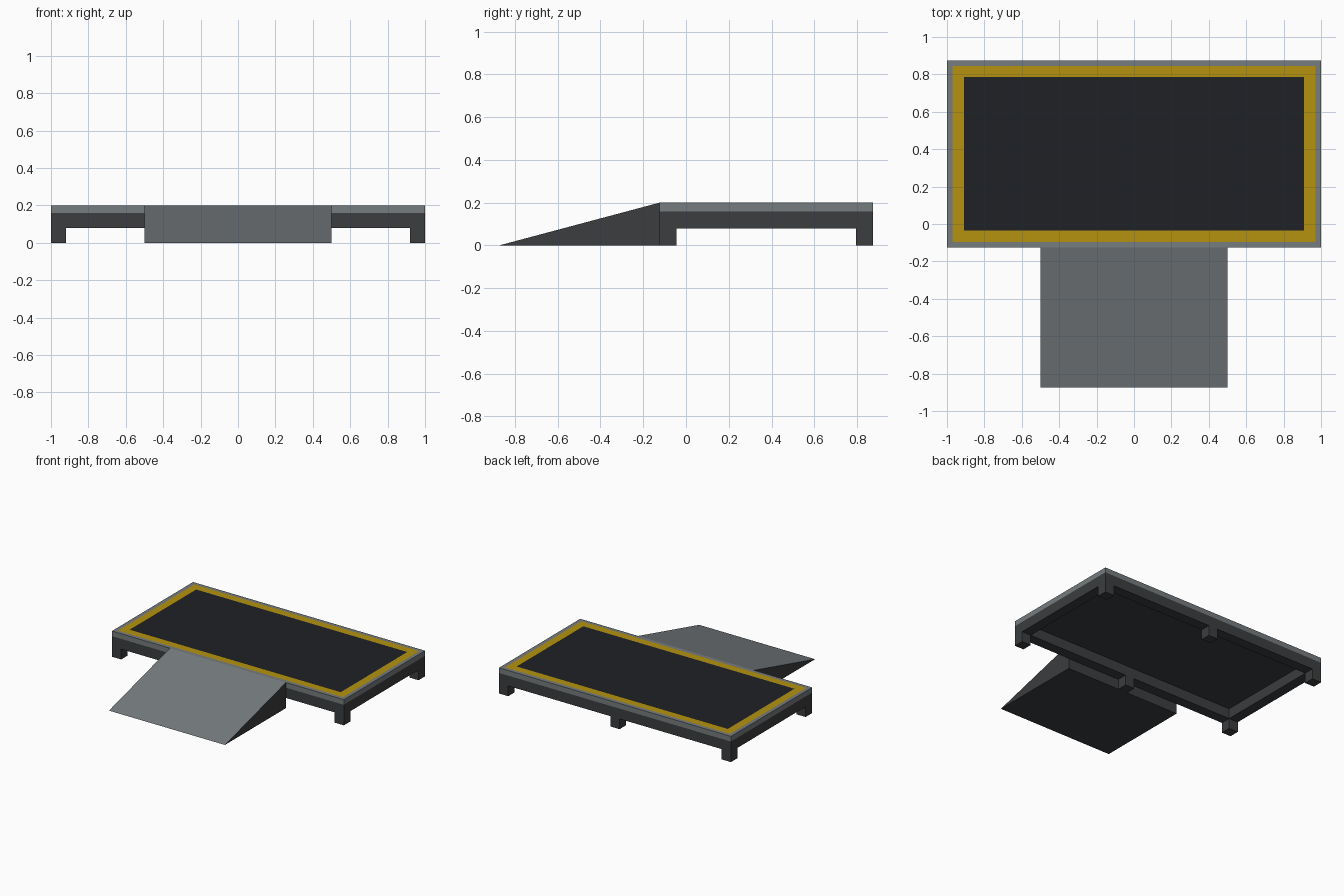
import bpy, bmesh
from mathutils import Vector

if "Cube" in bpy.data.objects:
    bpy.data.objects.remove(bpy.data.objects["Cube"])


def material(name, rgb):
    m = bpy.data.materials.new(name)
    m.diffuse_color = (*rgb, 1)
    m.use_nodes = True
    m.node_tree.nodes["Principled BSDF"].inputs["Base Color"].default_value = m.diffuse_color
    return m


STEEL = material("steel_grey", (0.18, 0.20, 0.21))
DARK = material("dark_frame", (0.045, 0.047, 0.05))
YELLOW = material("yellow_border", (0.46, 0.29, 0.005))
BLACK = material("black_mat", (0.014, 0.015, 0.018))

Y0, Y1 = -0.125, 0.875      # platform front and back
MID = (Y0 + Y1) / 2
W = 0.08                    # beam and leg width


def finish(name, bm, *mats):
    bmesh.ops.recalc_face_normals(bm, faces=bm.faces)
    me = bpy.data.meshes.new(name)
    bm.to_mesh(me)
    bm.free()
    for m in mats:
        me.materials.append(m)
    ob = bpy.data.objects.new(name, me)
    bpy.context.collection.objects.link(ob)
    return ob


def box_mesh(lo, hi):
    bm = bmesh.new()
    bmesh.ops.create_cube(bm, size=1)
    lo, hi = Vector(lo), Vector(hi)
    bmesh.ops.scale(bm, vec=hi - lo, verts=bm.verts)
    bmesh.ops.translate(bm, vec=(lo + hi) / 2, verts=bm.verts)
    return bm


# Deck slab: top face inset twice for the yellow border and black mat
bm = box_mesh((-1, Y0, 0.16), (1, Y1, 0.2))
bm.normal_update()
top = max(bm.faces, key=lambda f: f.calc_center_median().z)
min(bm.faces, key=lambda f: f.calc_center_median().z).material_index = 1
for width, index in ((0.03, 2), (0.06, 3)):
    bmesh.ops.inset_region(bm, faces=[top], thickness=width, use_even_offset=True)
    top.material_index = index
    if index == 2:
        continue
# The ring made by the second inset is the border, the first ring stays steel
for f in bm.faces:
    c = f.calc_center_median()
    if c.z > 0.199 and f is not top:
        reach = max(max(abs(v.co.x) for v in f.verts), 0)
        f.material_index = 0 if reach > 0.99 else 2
finish("deck", bm, STEEL, DARK, YELLOW, BLACK)

# Perimeter beams under the deck
for name, y in (("front", Y0), ("back", Y1 - W)):
    finish(name + "_beam", box_mesh((-1, y, 0.08), (1, y + W, 0.16)), DARK)
for name, x in (("left", -1), ("right", 1 - W)):
    finish(name + "_beam", box_mesh((x, Y0 + W, 0.08), (x + W, Y1 - W, 0.16)), DARK)

# Six legs: corners plus the middle of each long side
for row, y in (("front", Y0), ("back", Y1 - W)):
    for col, x in (("left", -1), ("middle", -W / 2), ("right", 1 - W)):
        finish(f"{row}_{col}_leg", box_mesh((x, y, 0), (x + W, y + W, 0.08)), DARK)

# Wedge ramp with a lighter sloped face
bm = bmesh.new()
profile = bm.faces.new([bm.verts.new((-0.5, y, z))
                        for y, z in ((-0.875, 0), (Y0, 0), (Y0, 0.2))])
out = bmesh.ops.extrude_face_region(bm, geom=[profile])
bmesh.ops.translate(bm, vec=(1, 0, 0),
                    verts=[v for v in out["geom"] if isinstance(v, bmesh.types.BMVert)])
bmesh.ops.recalc_face_normals(bm, faces=bm.faces)
for f in bm.faces:
    f.material_index = 1 if f.normal.z > 0.5 else 0
finish("ramp", bm, DARK, STEEL)
